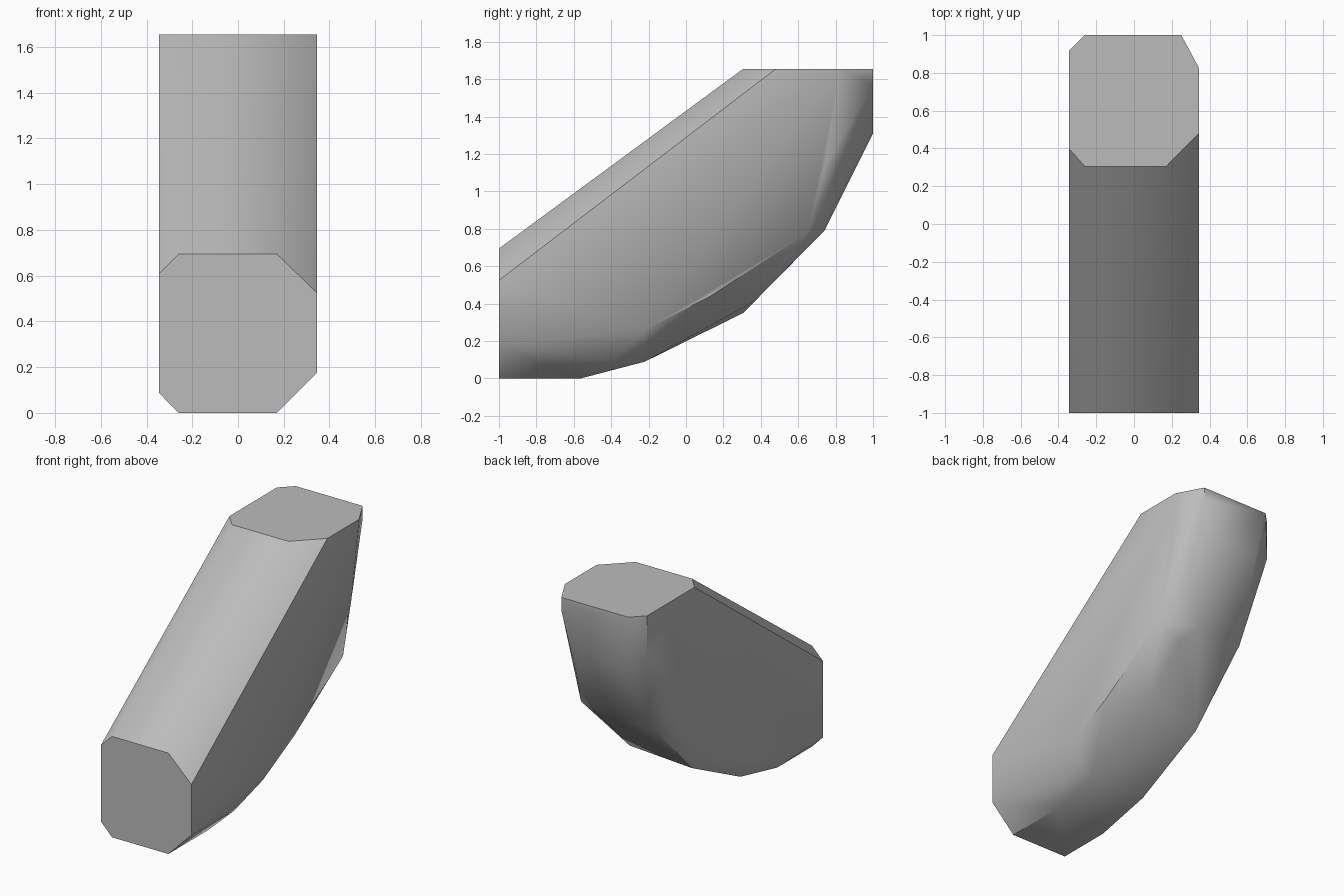
import bpy
import bmesh
from math import radians

default_cube = bpy.data.objects.get("Cube")
if default_cube:
    bpy.data.objects.remove(default_cube, do_unlink=True)

# Plain grey material
grey = bpy.data.materials.new("plain_grey")
grey.use_nodes = True
colour = (0.5, 0.5, 0.5, 1)
grey.diffuse_color = colour
grey.node_tree.nodes["Principled BSDF"].inputs["Base Color"].default_value = colour


def side_profile(mesh, x, outline):
    """Add one lengthwise outline, given as (y, z) pairs, at a given x."""
    for y, z in outline:
        mesh.verts.new((x, y, z))


bm = bmesh.new()

# Right flat side, narrow chamfers around it
side_profile(bm, -.345, [(-1, .61), (-1, .087), (-.305, .19), (.223, .46),
                         (.65, .89), (.915, 1.385), (.915, 1.655), (.4, 1.655)])
# Inner edge of the narrow chamfers
side_profile(bm, -.26, [(-1, .695), (-1, 0), (-.62, 0), (-.22, .09), (.305, .35),
                        (.74, .79), (1, 1.655), (.305, 1.655)])
side_profile(bm, -.18, [(1, 1.31)])

# Inner edge of the wide chamfers
side_profile(bm, .17, [(-1, .695), (-1, 0), (-.565, 0), (-.22, .09), (.37, .415),
                       (.65, .7), (.305, 1.655)])
side_profile(bm, .08, [(.74, .79), (1, 1.31)])
# Worn corners between the underside and the left side
side_profile(bm, .25, [(-.4, .09), (.83, 1.05), (1, 1.57), (1, 1.655)])

# Left flat side, wide chamfers around it
side_profile(bm, .345, [(-1, .525), (-1, .175), (-.22, .26), (.13, .44),
                        (.65, .78), (.74, 1.13), (.825, 1.655), (.48, 1.655)])

# Skin the outlines into one closed chamfered block
hull = bmesh.ops.convex_hull(bm, input=bm.verts)
loose = [v for v in bm.verts if not v.link_faces]
bmesh.ops.delete(bm, geom=loose, context='VERTS')
bmesh.ops.dissolve_limit(bm, angle_limit=radians(1), verts=bm.verts, edges=bm.edges)
bmesh.ops.recalc_face_normals(bm, faces=bm.faces)

mesh = bpy.data.meshes.new("curved_block")
bm.to_mesh(mesh)
bm.free()
mesh.materials.append(grey)

block = bpy.data.objects.new("curved_block", mesh)
bpy.context.collection.objects.link(block)

# Smooth worn underside, crisp flat sides
bpy.ops.object.select_all(action='DESELECT')
block.select_set(True)
bpy.context.view_layer.objects.active = block
bpy.ops.object.shade_smooth_by_angle(angle=radians(35))
